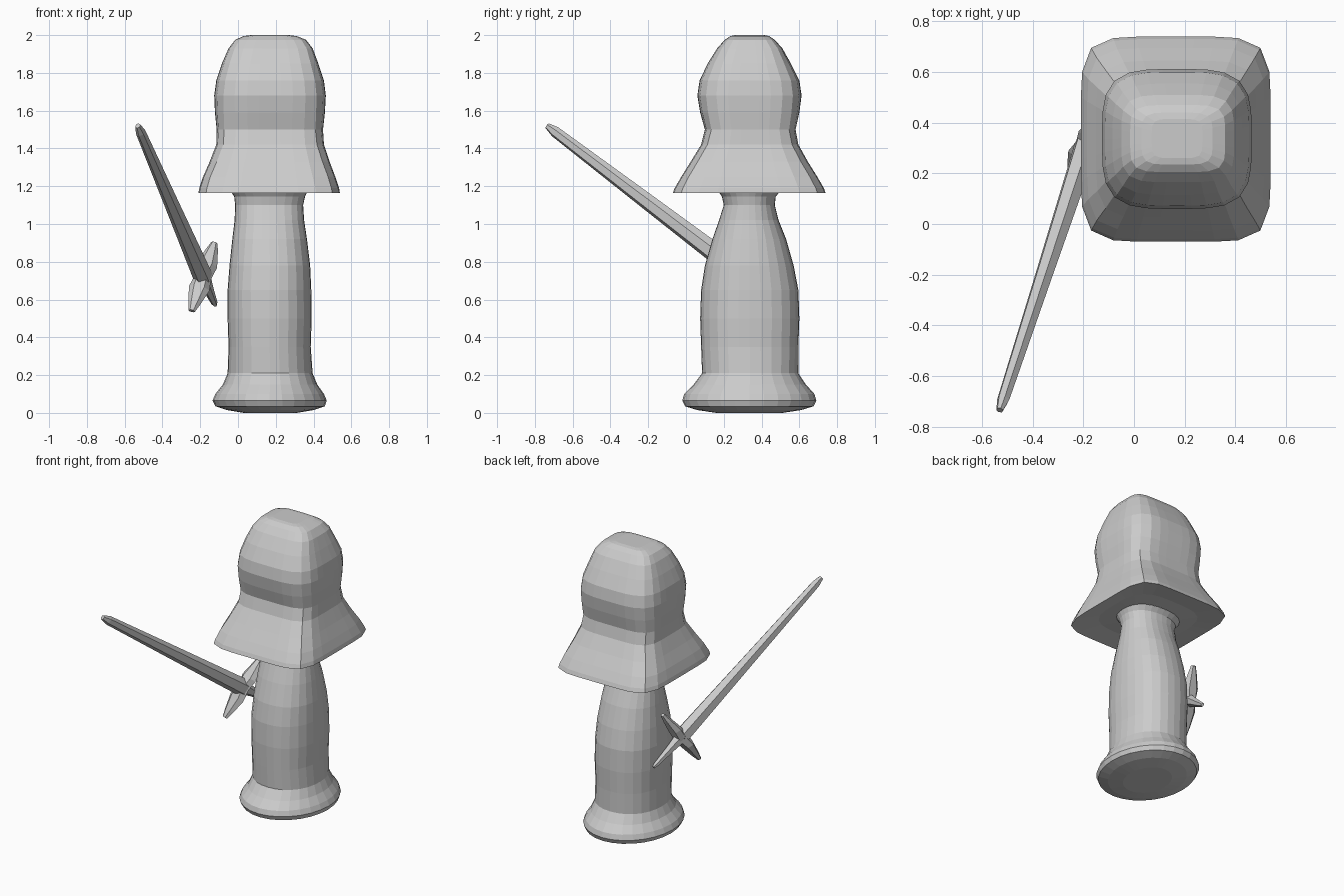
import bpy, bmesh
from math import cos, sin, pi
from mathutils import Vector


def finish(name, bm):
    bmesh.ops.recalc_face_normals(bm, faces=bm.faces)
    mesh = bpy.data.meshes.new(name)
    bm.to_mesh(mesh)
    bm.free()
    ob = bpy.data.objects.new(name, mesh)
    bpy.context.collection.objects.link(ob)
    return ob


def bridge(bm, rings):
    n = len(rings[0])
    for a, b in zip(rings, rings[1:]):
        for i in range(n):
            bm.faces.new((a[i], a[(i + 1) % n], b[(i + 1) % n], b[i]))


def loft(name, rows, sides, cap_bottom=False, cap_top=False):
    """Rows are (z, x min, x max, y min, y max, squareness)."""
    bm = bmesh.new()
    rings = []
    for z, x0, x1, y0, y1, n in rows:
        ring = []
        for i in range(sides):
            t = 2 * pi * i / sides
            c, s = cos(t), sin(t)
            r = (abs(c) ** n + abs(s) ** n) ** (-1 / n)
            ring.append(bm.verts.new(((x0 + x1) / 2 + (x1 - x0) / 2 * r * c,
                                      (y0 + y1) / 2 + (y1 - y0) / 2 * r * s, z)))
        rings.append(ring)
    bridge(bm, rings)
    if cap_bottom:
        bm.faces.new(rings[0])
    if cap_top:
        bm.faces.new(rings[-1])
    return finish(name, bm)


def spar(name, start, end, side, profile, sides=6):
    """Tapered bar; profile is (fraction along, half width, half thickness)."""
    start, end = Vector(start), Vector(end)
    d = (end - start).normalized()
    u = (Vector(side) - d * d.dot(Vector(side))).normalized()
    v = d.cross(u)
    bm = bmesh.new()
    rings = [[bm.verts.new(start.lerp(end, f) + u * w * cos(2 * pi * i / sides)
                           + v * h * sin(2 * pi * i / sides))
              for i in range(sides)] for f, w, h in profile]
    bridge(bm, rings)
    bm.faces.new(rings[0])
    bm.faces.new(rings[-1])
    return finish(name, bm)


# Body: flared foot, swelling torso, narrow neck
loft("body", [
    (0.00, 0.03, 0.31, 0.16, 0.51, 2),
    (0.015, -0.06, 0.40, 0.06, 0.61, 2),
    (0.035, -0.12, 0.46, -0.005, 0.675, 2),
    (0.065, -0.135, 0.47, -0.02, 0.69, 2),
    (0.10, -0.12, 0.455, -0.01, 0.68, 2),
    (0.15, -0.08, 0.42, 0.04, 0.635, 2.1),
    (0.21, -0.055, 0.395, 0.085, 0.595, 2.2),
    (0.35, -0.05, 0.385, 0.08, 0.595, 2.3),
    (0.50, -0.055, 0.39, 0.075, 0.60, 2.3),
    (0.65, -0.055, 0.388, 0.08, 0.595, 2.3),
    (0.78, -0.045, 0.382, 0.10, 0.57, 2.3),
    (0.92, -0.03, 0.365, 0.14, 0.53, 2.3),
    (1.02, -0.018, 0.35, 0.175, 0.49, 2.3),
    (1.10, -0.015, 0.345, 0.20, 0.47, 2.3),
    (1.145, -0.02, 0.355, 0.19, 0.475, 2.3),
    (1.175, -0.04, 0.37, 0.17, 0.50, 2.4),
], 28, cap_bottom=True)

# Hood: wide square brim, pinched waist, domed crown
loft("hood", [
    (1.175, -0.04, 0.37, 0.17, 0.50, 2.4),
    (1.18, -0.11, 0.44, 0.07, 0.60, 3.5),
    (1.165, -0.195, 0.53, -0.055, 0.725, 6),
    (1.163, -0.21, 0.54, -0.07, 0.74, 6),
    (1.19, -0.205, 0.535, -0.06, 0.73, 6),
    (1.25, -0.185, 0.515, -0.025, 0.695, 6),
    (1.33, -0.15, 0.485, 0.025, 0.645, 5.5),
    (1.42, -0.115, 0.455, 0.08, 0.595, 5),
    (1.50, -0.113, 0.45, 0.10, 0.58, 4.5),
    (1.59, -0.122, 0.46, 0.075, 0.60, 4),
    (1.68, -0.126, 0.465, 0.06, 0.612, 3.8),
    (1.76, -0.115, 0.455, 0.072, 0.60, 3.8),
    (1.85, -0.085, 0.425, 0.115, 0.555, 4),
    (1.93, -0.05, 0.395, 0.165, 0.51, 4.5),
    (1.975, -0.015, 0.36, 0.205, 0.47, 5),
    (1.995, 0.03, 0.31, 0.235, 0.44, 5),
    (2.00, 0.07, 0.27, 0.26, 0.415, 5),
], 32, cap_top=True)

# Sword held out to the front: blade, crossguard, grip
tip, hilt, pommel = (-0.53, -0.735, 1.52), (-0.185, 0.32, 0.72), (-0.12, 0.53, 0.57)
low, high = (-0.245, 0.205, 0.54), (-0.125, 0.435, 0.90)
across = Vector(high) - Vector(low)
spar("blade", hilt, tip, across,
     [(0, 0.058, 0.05), (0.5, 0.044, 0.036), (0.96, 0.03, 0.025), (1, 0.016, 0.014)])
spar("grip", hilt, pommel, across,
     [(0, 0.045, 0.04), (0.4, 0.03, 0.028), (0.92, 0.017, 0.017), (1, 0.01, 0.01)])
spar("crossguard", low, high, (1, 0, 0),
     [(0, 0.018, 0.012), (0.12, 0.034, 0.022), (0.33, 0.056, 0.034), (0.5, 0.045, 0.045),
      (0.67, 0.056, 0.034), (0.88, 0.034, 0.022), (1, 0.018, 0.012)])
